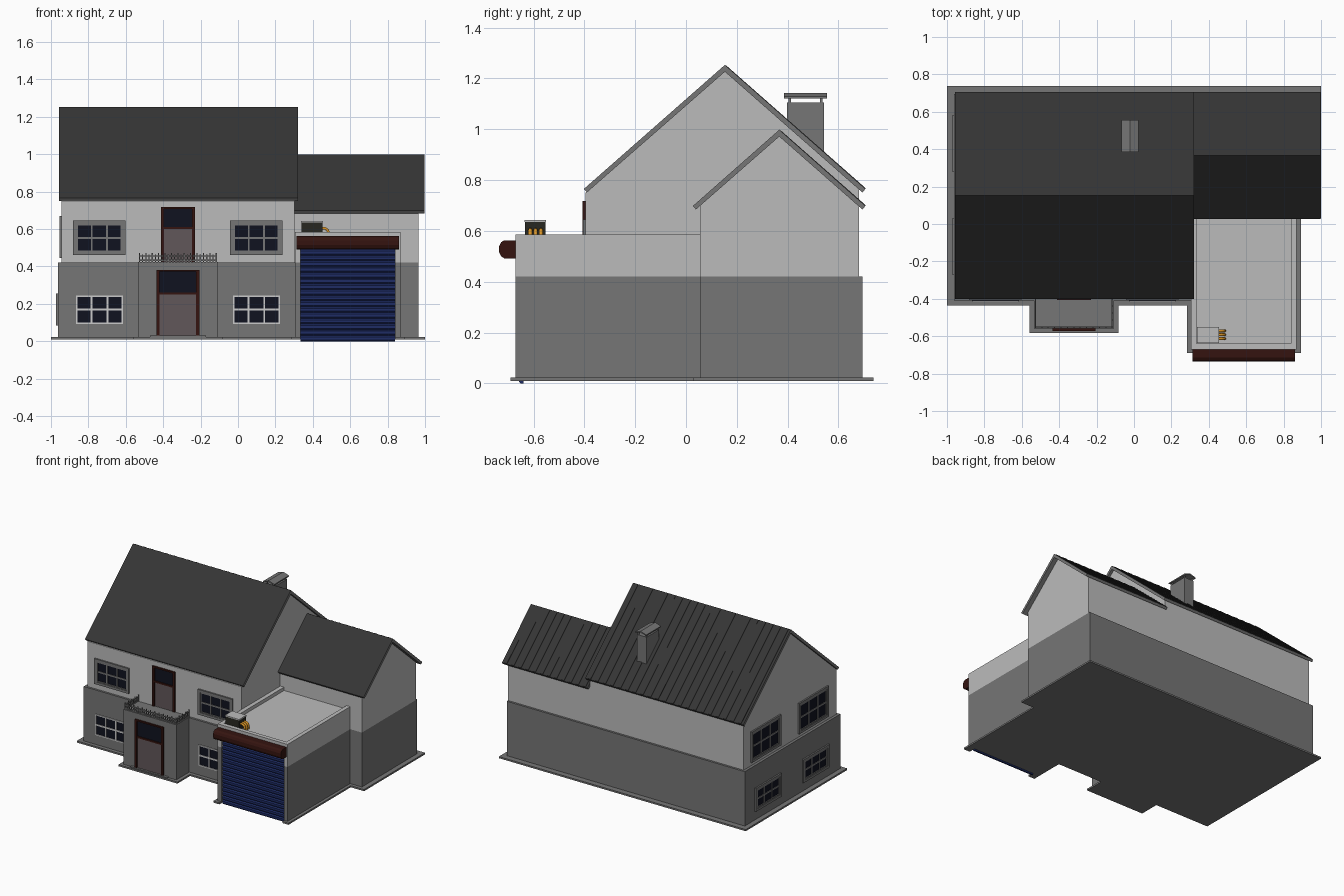
import bpy, bmesh
from mathutils import Matrix, Vector

if "Cube" in bpy.data.objects:
    bpy.data.objects.remove(bpy.data.objects["Cube"])

def material(name, r, g, b):
    m = bpy.data.materials.new(name)
    m.diffuse_color = (r, g, b, 1)
    m.use_nodes = True
    m.node_tree.nodes["Principled BSDF"].inputs["Base Color"].default_value = m.diffuse_color
    return m

LIGHT = material("light_render", .5, .5, .5)
MID = material("mid_grey", .18, .18, .18)
TILE = material("roof_dark", .035, .035, .035)
BLUE = material("shutter_blue", .013, .025, .13)
BROWN = material("brown_wood", .035, .007, .005)
GLASS = material("dark_glass", .005, .006, .014)
PANEL = material("door_panel", .12, .095, .1)
WHITE = material("window_white", .55, .57, .55)
BLACK = material("unit_black", .02, .02, .015)
ORANGE = material("pipe_orange", .7, .3, .02)

def finish(name, bm, mats):
    bmesh.ops.recalc_face_normals(bm, faces=bm.faces)
    me = bpy.data.meshes.new(name)
    bm.to_mesh(me)
    bm.free()
    for m in mats:
        me.materials.append(m)
    ob = bpy.data.objects.new(name, me)
    bpy.context.collection.objects.link(ob)
    return ob

def boxes(name, items):
    """One object from boxes (x0, x1, y0, y1, z0, z1, material)."""
    bm = bmesh.new()
    mats = []
    for x0, x1, y0, y1, z0, z1, mat in items:
        if mat not in mats:
            mats.append(mat)
        c = Vector(((x0 + x1) / 2, (y0 + y1) / 2, (z0 + z1) / 2))
        mtx = Matrix.Translation(c) @ Matrix.Diagonal((x1 - x0, y1 - y0, z1 - z0, 1))
        r = bmesh.ops.create_cube(bm, size=1, matrix=mtx)
        for f in {f for v in r['verts'] for f in v.link_faces}:
            f.material_index = mats.index(mat)
    return finish(name, bm, mats)

def prism(name, pts, a, b, mat, axis='X', top=None):
    """Extrude a yz profile along x, or an xy profile along z."""
    bm = bmesh.new()
    put = (lambda p: (a, p[0], p[1])) if axis == 'X' else (lambda p: (p[0], p[1], a))
    f = bm.faces.new([bm.verts.new(put(p)) for p in pts])
    r = bmesh.ops.extrude_face_region(bm, geom=[f])
    d = (b - a, 0, 0) if axis == 'X' else (0, 0, b - a)
    bmesh.ops.translate(bm, verts=[v for v in r['geom'] if isinstance(v, bmesh.types.BMVert)], vec=d)
    bmesh.ops.recalc_face_normals(bm, faces=bm.faces)
    if top:
        for f in bm.faces:
            f.normal_update()
            f.material_index = int(f.normal.z > .1)
    return finish(name, bm, [mat] + ([top] if top else []))

# Base slab, notched around the garage shutter
prism("base_slab", [(-1, -.437), (-.56, -.437), (-.56, -.583), (-.083, -.583), (-.083, -.437),
                    (.283, -.437), (.283, -.69), (.333, -.69), (.333, -.65), (.842, -.65),
                    (.842, -.69), (.892, -.69), (.892, .03), (1, .03), (1, .737), (-1, .737)],
      .01, .022, MID, 'Z')

# Lower walls
prism("lower_walls", [(-.963, -.41), (.305, -.41), (.305, .055), (.965, .055),
                      (.965, .695), (-.963, .695)], .02, .42, MID, 'Z')

# Upper walls with gables, and roofs
def gabled(name, x0, x1, rx0, rx1, wy0, wy1, y0, y1, ya, ze, za):
    s0, s1 = (za - ze) / (ya - y0), (za - ze) / (y1 - ya)
    t = za - .02
    prism(name + "_upper_walls", [(wy0, .42), (wy1, .42), (wy1, t - s1 * (wy1 - ya)), (ya, t),
                                  (wy0, t - s0 * (ya - wy0))], x0, x1, LIGHT)
    prism(name + "_roof", [(y0, ze), (ya, za), (y1, ze), (y1 - .012, ze - .014),
                           (ya, za - .027), (y0 + .012, ze - .014)], rx0, rx1, MID, top=TILE)
    # Raised strips down the back slope
    bm = bmesh.new()
    n = round((rx1 - rx0) / .06)
    w = (rx1 - rx0) / n
    for i in range(n):
        a = rx0 + w * (i + .3)
        prof = [(ya + .004, za - .006), (y1, ze), (y1, ze + .004), (ya + .004, za - .001)]
        v = [[bm.verts.new((x, y, z)) for y, z in prof] for x in (a, a + w * .4)]
        bm.faces.new(v[0])
        bm.faces.new(v[1][::-1])
        for k in range(4):
            bm.faces.new((v[0][k], v[1][k], v[1][k - 1], v[0][k - 1]))
    finish(name + "_roof_strips", bm, [TILE])

gabled("main", -.943, .303, -.958, .322, -.395, .68, -.402, .706, .153, .765, 1.253)
gabled("wing", .3, .965, .303, .998, .055, .68, .027, .706, .367, .698, .998)

# Chimney with a peaked cap on legs
legs = [(x, x + .01, y, y + .01, 1.09, 1.123, MID) for x in (-.058, .006) for y in (.403, .527)]
boxes("chimney", [(-.06, .018, .397, .543, .85, 1.105, MID)] + legs)
cap = finish("chimney_cap", bmesh.new(), [MID])
bm = bmesh.new()
prof = [(-.066, 1.12), (-.021, 1.133), (.024, 1.12), (.024, 1.128), (-.021, 1.143), (-.066, 1.128)]
f = bm.faces.new([bm.verts.new((x, .385, z)) for x, z in prof])
r = bmesh.ops.extrude_face_region(bm, geom=[f])
bmesh.ops.translate(bm, verts=[v for v in r['geom'] if isinstance(v, bmesh.types.BMVert)], vec=(0, .17, 0))
bmesh.ops.recalc_face_normals(bm, faces=bm.faces)
bm.to_mesh(cap.data)
bm.free()

# Garage: body, front jambs, header and parapet
body = []
for z0, z1, m in ((.02, .42, MID), (.42, .56, LIGHT)):
    body += [(.305, .87, -.64, .056, z0, z1, m)]
for z0, z1, m in ((.02, .42, MID), (.42, .585, LIGHT)):
    body += [(.305, .335, -.67, -.64, z0, z1, m), (.84, .87, -.67, -.64, z0, z1, m)]
body += [(.335, .84, -.67, -.64, .49, .585, LIGHT),
         (.305, .335, -.64, .056, .56, .585, LIGHT), (.84, .87, -.64, .056, .56, .585, LIGHT)]
boxes("garage", body)

# Slatted roller shutter and its rounded housing
n = 16
pts = [(-.64, 0)]
for i in range(n):
    z, h = .49 * i / n, .49 / n
    pts += [(-.651, z), (-.658, z + h * .25), (-.658, z + h * .75)]
prism("garage_shutter", pts + [(-.651, .49), (-.64, .49)], .335, .84, BLUE)
prism("shutter_housing", [(-.66, .492), (-.715, .492), (-.728, .5), (-.735, .515), (-.735, .54),
                          (-.728, .555), (-.715, .563), (-.66, .563)], .313, .862, BROWN)

# Roof unit with bent pipes
boxes("roof_unit", [(.34, .452, -.633, -.552, .558, .635, BLACK),
                    (.338, .454, -.635, -.55, .635, .643, LIGHT)])
cu = bpy.data.curves.new("unit_pipes", 'CURVE')
cu.dimensions = '3D'
cu.bevel_depth = .008
cu.bevel_resolution = 1
for y in (-.613, -.592, -.571):
    sp = cu.splines.new('POLY')
    path = [(.445, .604), (.466, .603), (.479, .595), (.484, .58), (.484, .558)]
    sp.points.add(len(path) - 1)
    for p, (x, z) in zip(sp.points, path):
        p.co = (x, y, z, 1)
cu.materials.append(ORANGE)
bpy.context.collection.objects.link(bpy.data.objects.new("unit_pipes", cu))

# Porch with railing and step
boxes("porch", [(-.535, -.108, -.56, -.4, .02, .425, MID), (-.47, -.17, -.578, -.55, .02, .03, MID)])
rail = []
X0, X1, Y0, Y1 = -.527, -.116, -.552, -.4
for z in (.43, .453):
    rail += [(X0, X1, Y0 - .003, Y0 + .003, z, z + .006, MID)]
    rail += [(x - .003, x + .003, Y0, Y1, z, z + .006, MID) for x in (X0, X1)]
for i in range(25):
    x = X0 + (X1 - X0) * i / 24
    rail += [(x - .003, x + .003, Y0 - .003, Y0 + .003, .425, .472 if i % 2 == 0 else .464, MID)]
for i in range(1, 9):
    y = Y0 + (Y1 - Y0) * i / 8
    rail += [(x - .003, x + .003, y - .003, y + .003, .425, .472 if i % 2 == 0 else .464, MID)
             for x in (X0, X1)]
boxes("porch_railing", rail)

# Doors with dark transom
def door(name, x0, x1, z0, z1, y, split):
    w = .017
    boxes(name, [(x0, x0 + w, y - .012, y + .01, z0, z1, BROWN), (x1 - w, x1, y - .012, y + .01, z0, z1, BROWN),
                 (x0 + w, x1 - w, y - .012, y + .01, z1 - .01, z1, BROWN),
                 (x0 + w, x1 - w, y - .01, y + .01, split - .012, split, BROWN),
                 (x0 + w, x1 - w, y - .004, y + .01, z0, split - .012, PANEL),
                 (x0 + w, x1 - w, y - .003, y + .01, split, z1 - .01, GLASS)])

door("porch_door", -.437, -.207, .022, .382, -.56, .262)
door("balcony_door", -.412, -.23, .425, .717, -.395, .612)

# Windows: trim, three by two panes and bars
def window(name, u0, u1, z0, z1, plane, trim, side=False):
    items = []
    def add(a, b, c, d, depth, mat):
        uv = (plane - depth, plane + .01, a, b) if side else (a, b, plane - depth, plane + .01)
        items.append(uv + (c, d, mat))
    def ring(a, b, c, d, w, depth, mat):
        for p, q in ((a, a + w), (b - w, b)):
            add(p, q, c, d, depth, mat)
        for p, q in ((c, c + w), (d - w, d)):
            add(a + w, b - w, p, q, depth, mat)
    if trim:
        ring(u0, u1, z0, z1, .018, .011, MID)
        u0, u1, z0, z1 = u0 + .018, u1 - .018, z0 + .018, z1 - .018
    bar = MID if trim else WHITE
    add(u0, u1, z0, z1, .002, GLASS)
    ring(u0, u1, z0, z1, .008, .007, bar)
    for i in (1, 2):
        u = u0 + (u1 - u0) * i / 3
        add(u - .005, u + .005, z0, z1, .006, bar)
    zm = (z0 + z1) / 2
    add(u0, u1, zm - .006, zm + .006, .0055, bar)
    boxes(name, items)

for i, x in enumerate((-.867, -.028)):
    window(f"front_lower_window_{i}", x, x + .253, .093, .246, -.41, False)
    window(f"front_upper_window_{i}", x - .014, x + .266, .46, .645, -.395, True)
for i, y in enumerate((-.27, .28)):
    window(f"side_lower_window_{i}", y, y + .3, .085, .255, -.963, True, True)
    window(f"side_upper_window_{i}", y - .02, y + .32, .445, .67, -.943, True, True)
